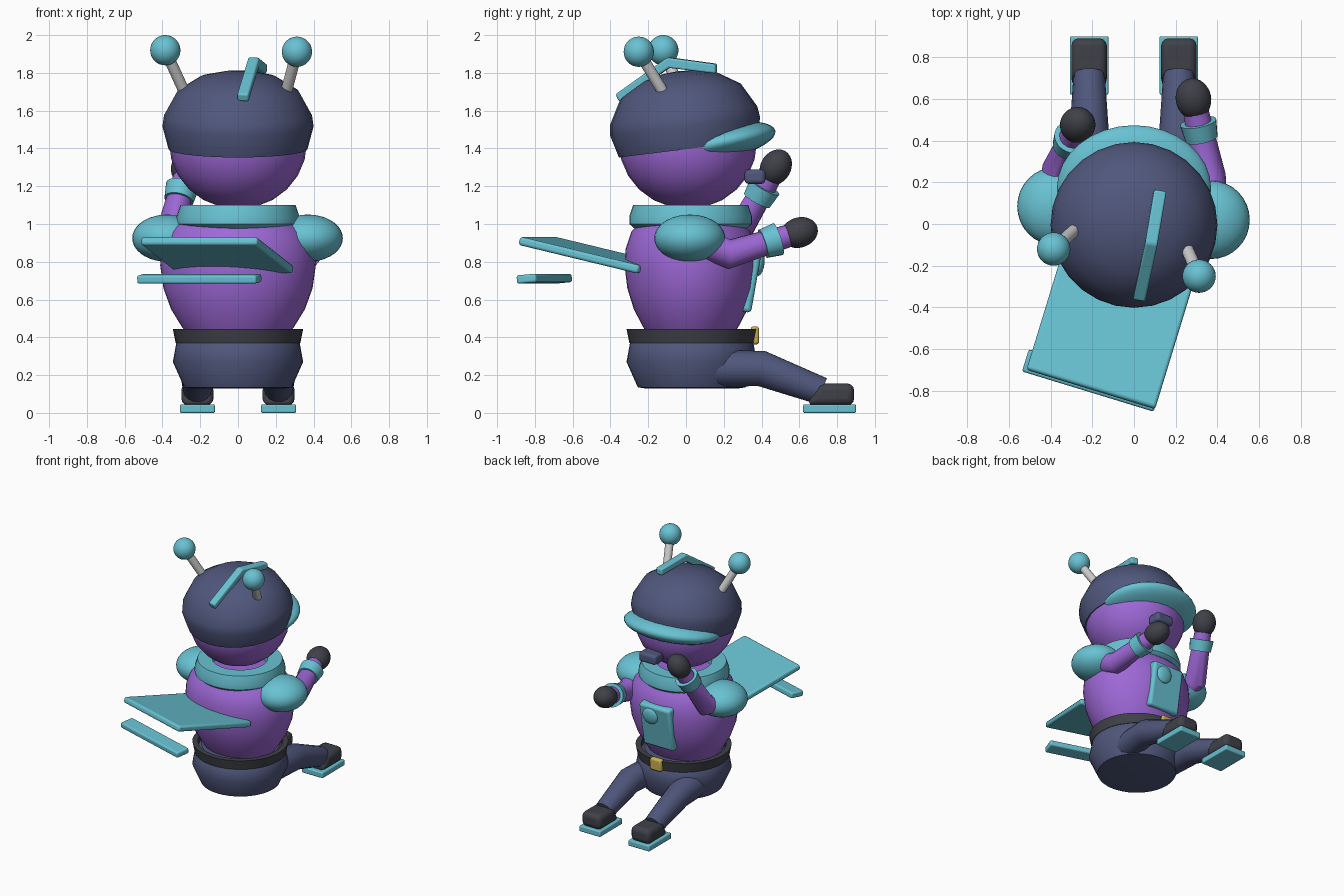
import bpy, bmesh, math
from mathutils import Vector, Matrix

cube = bpy.data.objects.get("Cube")
if cube:
    bpy.data.objects.remove(cube, do_unlink=True)


def material(name, r, g, b):
    m = bpy.data.materials.new(name)
    m.use_nodes = True
    m.diffuse_color = (r, g, b, 1)
    node = next(n for n in m.node_tree.nodes if n.type == 'BSDF_PRINCIPLED')
    node.inputs["Base Color"].default_value = (r, g, b, 1)
    return m


TEAL = material("teal", .14, .54, .65)
PURPLE = material("purple", .34, .14, .68)
NAVY = material("navy", .08, .095, .2)
DARK = material("charcoal", .05, .053, .065)
GOLD = material("gold", .6, .43, .08)
GREY = material("light_grey", .6, .6, .6)


def finish(name, bm, mat, loc=(0, 0, 0), rot=(0, 0, 0), angle=40, bevel=0):
    bmesh.ops.recalc_face_normals(bm, faces=bm.faces)
    me = bpy.data.meshes.new(name)
    bm.to_mesh(me)
    bm.free()
    ob = bpy.data.objects.new(name, me)
    bpy.context.scene.collection.objects.link(ob)
    ob.location = loc
    ob.rotation_euler = [math.radians(a) for a in rot]
    me.materials.append(mat)
    if bevel:
        mod = ob.modifiers.new("rounding", 'BEVEL')
        mod.width = bevel
        mod.segments = 3
    smooth(ob, angle)
    return ob


def smooth(ob, angle):
    bpy.ops.object.select_all(action='DESELECT')
    ob.select_set(True)
    bpy.context.view_layer.objects.active = ob
    bpy.ops.object.shade_smooth_by_angle(angle=math.radians(angle))


def ellipsoid(name, mat, loc, radii, rot=(0, 0, 0), segs=32, rings=18):
    bm = bmesh.new()
    bmesh.ops.create_uvsphere(bm, u_segments=segs, v_segments=rings, radius=1)
    bmesh.ops.scale(bm, vec=radii, verts=bm.verts)
    return finish(name, bm, mat, loc, rot)


def box(name, mat, loc, size, rot=(0, 0, 0), bevel=.012):
    bm = bmesh.new()
    bmesh.ops.create_cube(bm, size=1)
    bmesh.ops.scale(bm, vec=size, verts=bm.verts)
    return finish(name, bm, mat, loc, rot, bevel=bevel)


def revolve(name, mat, profile, loc=(0, 0, 0), rot=(0, 0, 0), closed=False,
            squash=1, angle=40, segs=40):
    """Spin a (radius, height) profile around z; closed profiles make rings."""
    bm = bmesh.new()
    rings = [[bm.verts.new((r * math.cos(math.tau * i / segs),
                            squash * r * math.sin(math.tau * i / segs), h))
              for i in range(segs)] for r, h in profile]
    pairs = list(zip(rings, rings[1:] + rings[:1]))
    for a, b in pairs if closed else pairs[:-1]:
        for i in range(segs):
            j = (i + 1) % segs
            bm.faces.new((a[i], a[j], b[j], b[i]))
    if not closed:
        bm.faces.new(rings[0])
        bm.faces.new(rings[-1])
    return finish(name, bm, mat, loc, rot, angle)


def rod(name, mat, a, b, r1, r2=None):
    a, b = Vector(a), Vector(b)
    bm = bmesh.new()
    turn = (b - a).to_track_quat('Z', 'Y').to_matrix().to_4x4()
    bmesh.ops.create_cone(bm, cap_ends=True, segments=24, radius1=r1,
                          radius2=r2 or r1, depth=(b - a).length,
                          matrix=Matrix.Translation((a + b) / 2) @ turn)
    return finish(name, bm, mat)


def limb(name, mat, points, radii):
    """Bent tube through a few points."""
    cu = bpy.data.curves.new(name, 'CURVE')
    cu.dimensions = '3D'
    cu.bevel_depth = 1
    cu.bevel_resolution = 5
    cu.use_fill_caps = True
    sp = cu.splines.new('POLY')
    sp.points.add(len(points) - 1)
    for p, co, r in zip(sp.points, points, radii):
        p.co = (*co, 1)
        p.radius = r
    ob = bpy.data.objects.new(name, cu)
    bpy.context.scene.collection.objects.link(ob)
    bpy.ops.object.select_all(action='DESELECT')
    ob.select_set(True)
    bpy.context.view_layer.objects.active = ob
    bpy.ops.object.convert(target='MESH')
    ob = bpy.context.view_layer.objects.active
    ob.data.materials.clear()
    ob.data.materials.append(mat)
    smooth(ob, 50)


# Hips, belt, torso and collar
revolve("hips", NAVY, [(.25, .13), (.285, .135), (.345, .27), (.325, .38), (.28, .42)],
        (0, .03, 0))
revolve("belt", DARK, [(.33, .37), (.345, .445), (.305, .445), (.30, .37)],
        (0, .03, 0), closed=True)
box("belt_buckle", GOLD, (0, .365, .41), (.10, .045, .095), bevel=.015)
revolve("torso", PURPLE, [(.25, .39), (.30, .46), (.355, .55), (.395, .66), (.412, .78),
                          (.405, .87), (.37, .96), (.28, 1.04)], (0, .025, 0), squash=.85)
revolve("collar", TEAL, [(.20, .96), (.29, .97), (.325, 1.0), (.325, 1.04), (.305, 1.10),
                         (.20, 1.10)], (0, .025, 0), closed=True)

# Chest plate with round badge
box("chest_plate", TEAL, (0, .325, .71), (.27, .10, .35), (-10, 0, 0), .02)
ellipsoid("chest_badge", TEAL, (.04, .39, .79), (.065, .025, .065), (-8, 0, 0))

# Head, helmet, visor and mouthpiece
ellipsoid("head", PURPLE, (0, .01, 1.43), (.365, .365, .35), segs=28, rings=12)
revolve("helmet", NAVY, [(.368, 0), (.40, .12), (.392, .18), (.32, .31), (.20, .385),
                         (.08, .41), (.01, .415)], (0, .01, 1.397), (7, 0, 0), angle=60, segs=28)
ellipsoid("visor", TEAL, (0, .17, 1.43), (.37, .31, .095), (12, 0, 0))
box("mouthpiece", NAVY, (.05, .365, 1.25), (.15, .11, .075), bevel=.02)

# Bent crest strip on the helmet
bm = bmesh.new()
outline = [(-.36, 1.69), (-.08, 1.885), (.18, 1.85), (.18, 1.80), (-.07, 1.83), (-.34, 1.65)]
face = bm.faces.new([bm.verts.new((-.03, y, z)) for y, z in outline])
ext = bmesh.ops.extrude_face_region(bm, geom=[face])
bmesh.ops.translate(bm, vec=(.06, 0, 0),
                    verts=[v for v in ext["geom"] if isinstance(v, bmesh.types.BMVert)])
finish("crest", bm, TEAL, rot=(0, 3, -10), bevel=.01)

# Antennae
for side, base, tip in (("left", (.25, -.11, 1.68), (.312, -.25, 1.912)),
                        ("right", (-.275, -.02, 1.68), (-.385, -.12, 1.92))):
    rod(side + "_antenna", GREY, base, tip, .03)
    ellipsoid(side + "_antenna_ball", TEAL, tip, (.08, .08, .08))

# Arms: shoulder pad, bent sleeve, cuff and mitten
arms = (("left", (.37, .02, .925), (.36, .23, .84), (.285, .60, .955)),
        ("right", (-.375, .085, .925), (-.36, .27, .94), (-.27, .475, 1.30)))
for side, shoulder, elbow, hand in arms:
    s, e, h = Vector(shoulder), Vector(elbow), Vector(hand)
    aim = (h - e).normalized()
    ellipsoid(side + "_shoulder_pad", TEAL, s, (.185, .188, .125))
    limb(side + "_sleeve", PURPLE, [s, e, h - aim * .05], [.08, .08, .06])
    rod(side + "_cuff", TEAL, h - aim * .205, h - aim * .12, .078, .088)
    mitten = ellipsoid(side + "_mitten", DARK, h, (.085, .08, .10))
    mitten.rotation_euler = aim.to_track_quat('Z', 'Y').to_euler()

# Legs, shoes and soles
for side, x in (("left", .215), ("right", -.215)):
    limb(side + "_leg", NAVY, [(x * .9, .12, .235), (x, .40, .235), (x, .72, .115)],
         [.10, .097, .075])
    bm = bmesh.new()
    bmesh.ops.create_cube(bm, size=1)
    bmesh.ops.scale(bm, vec=(.17, .25, .115), verts=bm.verts)
    for v in bm.verts:
        if v.co.z > 0 and v.co.y < 0:
            v.co.y += .06
    finish(side + "_shoe", bm, DARK, (x, .765, .098), bevel=.035)
    box(side + "_sole", TEAL, (x, .76, .0225), (.185, .28, .045), bevel=.008)

# Rear board and the short bar beneath it
box("rear_board", TEAL, (-.11, -.475, .835), (.645, .68, .045), (-13, 0, -17), .015)
box("rear_bar", TEAL, (-.205, -.75, .71), (.66, .11, .045), (5, 0, -17), .012)
